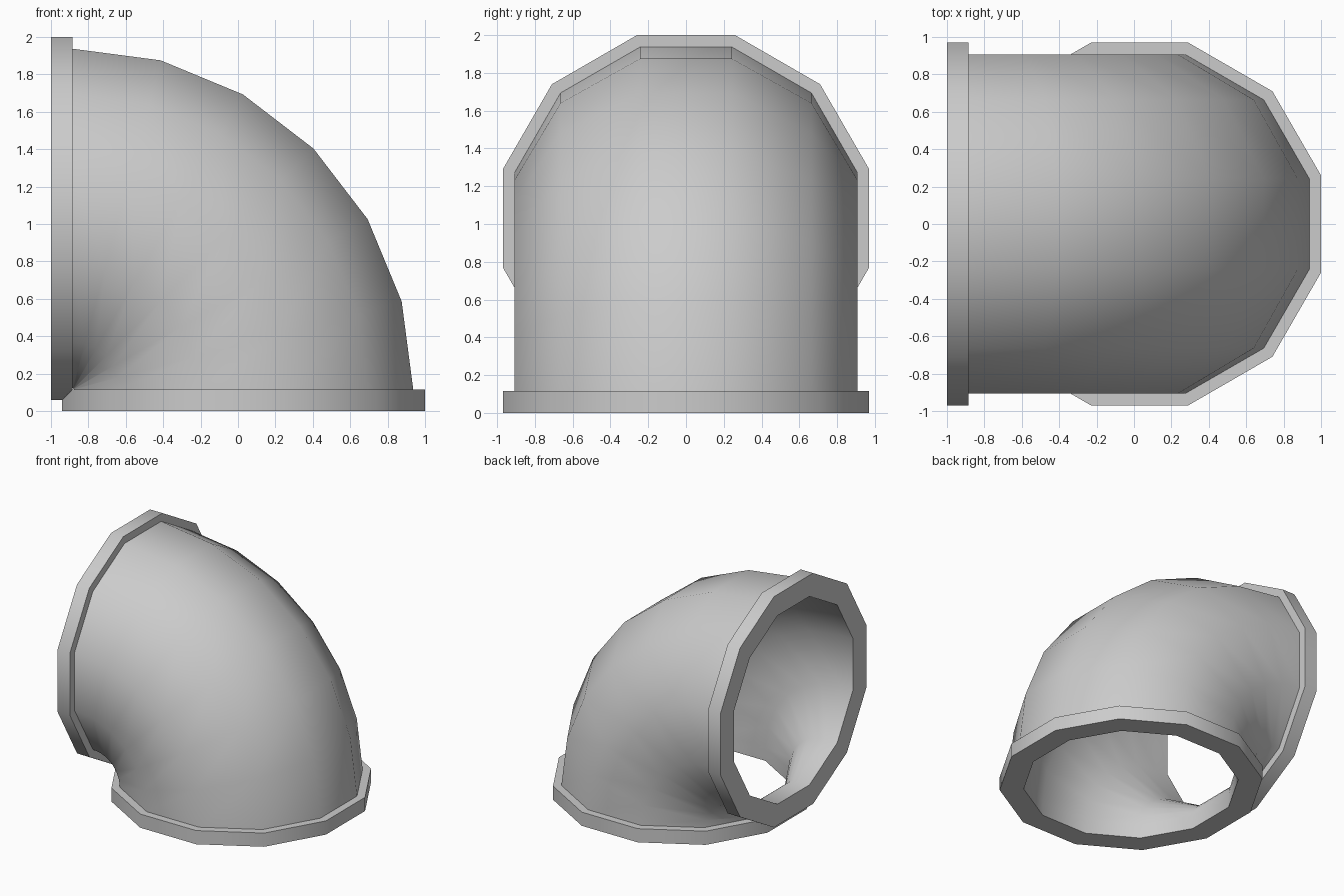
import bpy, bmesh
from math import sin, cos, pi, radians

if "Cube" in bpy.data.objects:
    bpy.data.objects.remove(bpy.data.objects["Cube"])

SIDES = 12
PIVOT_X, PIVOT_Z = -0.885, 0.115     # corner the elbow bends around
BEND = 0.915                         # bend radius of the centre line
LIP = 0.115                          # flange depth
R_FLANGE, R_BODY, R_BORE = 1.004, 0.939, 0.82
STEPS = 6

bm = bmesh.new()


def ring(angle, offset, radius):
    """12-sided ring at a bend angle, shifted along the path direction."""
    verts = []
    for i in range(SIDES):
        a = 2 * pi * (i + 0.5) / SIDES
        r = BEND + radius * cos(a)
        x = PIVOT_X + r * cos(angle) - offset * sin(angle)
        z = PIVOT_Z + r * sin(angle) + offset * cos(angle)
        verts.append(bm.verts.new((x, radius * sin(a), z)))
    return verts


end = radians(90)
bend_angles = [end * i / STEPS for i in range(STEPS + 1)]

# Outside: lower flange, bent body, side flange
rings = [ring(0, -LIP, R_FLANGE), ring(0, 0, R_FLANGE)]
rings += [ring(a, 0, R_BODY) for a in bend_angles]
rings += [ring(end, 0, R_FLANGE), ring(end, LIP, R_FLANGE)]

# Inside: bore running back to the lower mouth
rings += [ring(end, LIP, R_BORE)]
rings += [ring(a, 0, R_BORE) for a in reversed(bend_angles)]
rings += [ring(0, -LIP, R_BORE)]

# Skin consecutive rings into one closed shell
for k, lower in enumerate(rings):
    upper = rings[(k + 1) % len(rings)]
    for i in range(SIDES):
        j = (i + 1) % SIDES
        bm.faces.new((lower[i], lower[j], upper[j], upper[i]))
bmesh.ops.recalc_face_normals(bm, faces=bm.faces)

mesh = bpy.data.meshes.new("pipe_elbow")
bm.to_mesh(mesh)
bm.free()
elbow = bpy.data.objects.new("pipe_elbow", mesh)
bpy.context.collection.objects.link(elbow)

# Smooth pipe with crisp flange edges
bpy.context.view_layer.objects.active = elbow
elbow.select_set(True)
bpy.ops.object.shade_smooth_by_angle(angle=radians(35))
